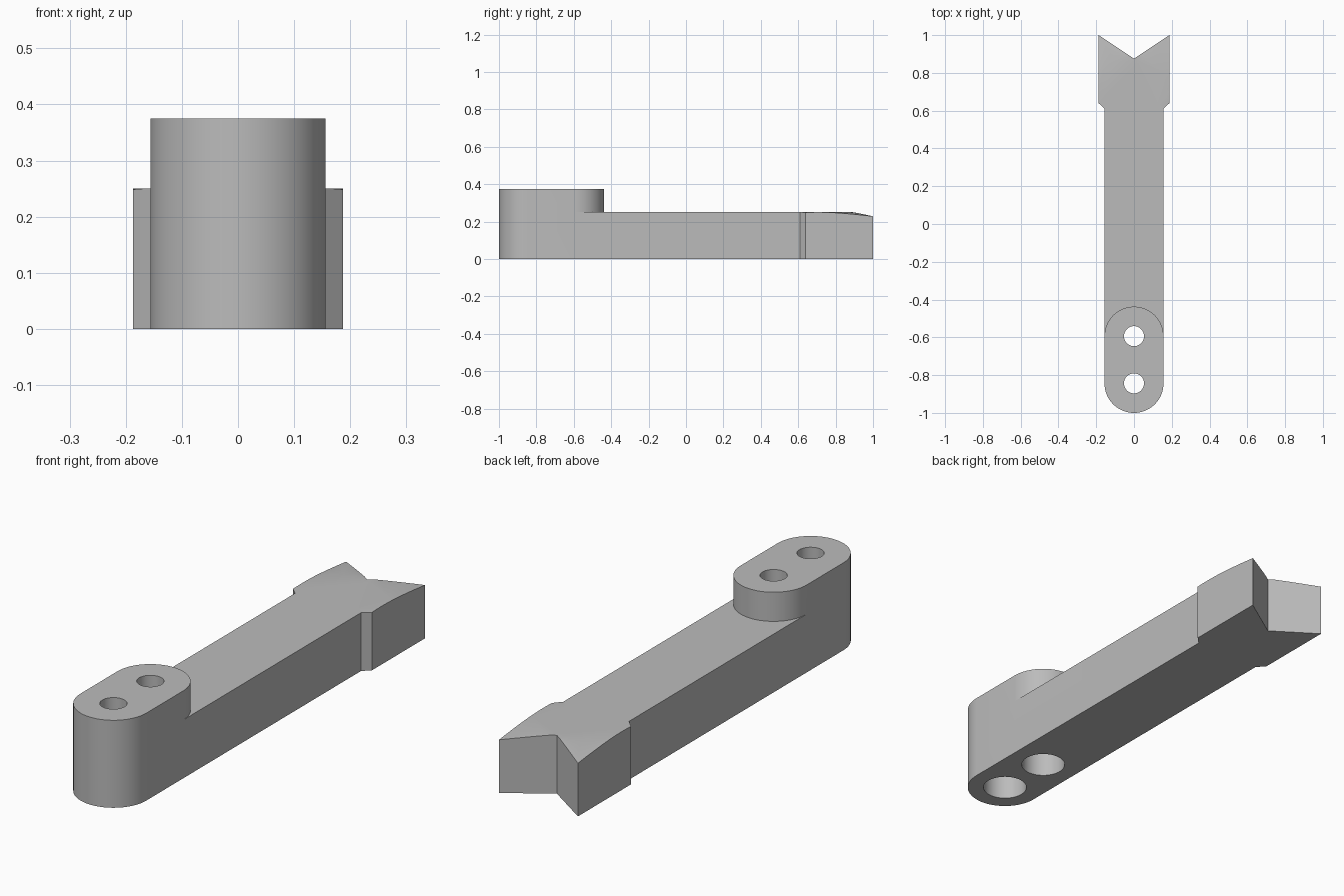
import bpy, bmesh, math

if "Cube" in bpy.data.objects:
    bpy.data.objects.remove(bpy.data.objects["Cube"])

R = 0.15625           # half width of the arm
Y1, Y2 = -0.84375, -0.59375   # screw hole centres
HEAD_Y, HEAD_W = 0.61, 0.1875

grey = bpy.data.materials.new("plain grey")
grey.diffuse_color = (0.5, 0.5, 0.5, 1)
grey.use_nodes = True
grey.node_tree.nodes["Principled BSDF"].inputs["Base Color"].default_value = grey.diffuse_color


def arc(cy, start, end, n=32):
    return [(R * math.cos(math.radians(start + (end - start) * i / n)),
             cy + R * math.sin(math.radians(start + (end - start) * i / n)))
            for i in range(n + 1)]


def prism(name, outline, z0, z1):
    bm = bmesh.new()
    face = bm.faces.new([bm.verts.new((x, y, z0)) for x, y in outline])
    top = bmesh.ops.extrude_face_region(bm, geom=[face])["geom"]
    bmesh.ops.translate(bm, vec=(0, 0, z1 - z0),
                        verts=[v for v in top if isinstance(v, bmesh.types.BMVert)])
    bmesh.ops.recalc_face_normals(bm, faces=bm.faces)
    return finish(name, bm)


def cone(name, y, z0, z1, r0, r1, n=64):
    bm = bmesh.new()
    bmesh.ops.create_cone(bm, cap_ends=True, segments=n, radius1=r0, radius2=r1, depth=z1 - z0)
    bmesh.ops.translate(bm, vec=(0, y, (z0 + z1) / 2), verts=bm.verts)
    return finish(name, bm)


def finish(name, bm):
    mesh = bpy.data.meshes.new(name)
    bm.to_mesh(mesh)
    bm.free()
    mesh.materials.append(grey)
    ob = bpy.data.objects.new(name, mesh)
    bpy.context.collection.objects.link(ob)
    return ob


def combine(ob, other, operation):
    mod = ob.modifiers.new(operation.lower(), 'BOOLEAN')
    mod.operation, mod.solver, mod.object = operation, 'EXACT', other
    bpy.context.view_layer.objects.active = ob
    bpy.ops.object.modifier_apply(modifier=mod.name)
    bpy.data.objects.remove(other)


# Long arm with a rounded front end
lever = prism("lever_arm", arc(Y1, 180, 360) + [(R, HEAD_Y), (-R, HEAD_Y)], 0, 0.25)

# Raised mounting pad
pad = prism("mounting_pad", arc(Y1, 180, 360) + arc(Y2, 0, 180), 0, 0.375)
combine(lever, pad, 'UNION')

# Notched head, its top sloped off by a shallow cone
right = [(R, HEAD_Y), (HEAD_W, 0.64), (HEAD_W, 1.0)]
head = prism("notched_head", right + [(0, 0.875)] + [(-x, y) for x, y in right[::-1]], 0, 0.25)
slope = 0.136
limit = cone("slope_cutter", 0.705, -0.05, 0.25, HEAD_W + 0.3 / slope, HEAD_W, 128)
combine(head, limit, 'INTERSECT')
combine(lever, head, 'UNION')

# Counterbored screw holes, wide side underneath
for y in (Y1, Y2):
    combine(lever, cone("bore_cutter", y, -0.1, 0.25, 0.09, 0.09), 'DIFFERENCE')
    combine(lever, cone("hole_cutter", y, -0.1, 0.5, 0.053, 0.053), 'DIFFERENCE')

lever.select_set(True)
bpy.context.view_layer.objects.active = lever
bpy.ops.object.shade_smooth_by_angle(angle=math.radians(20))
